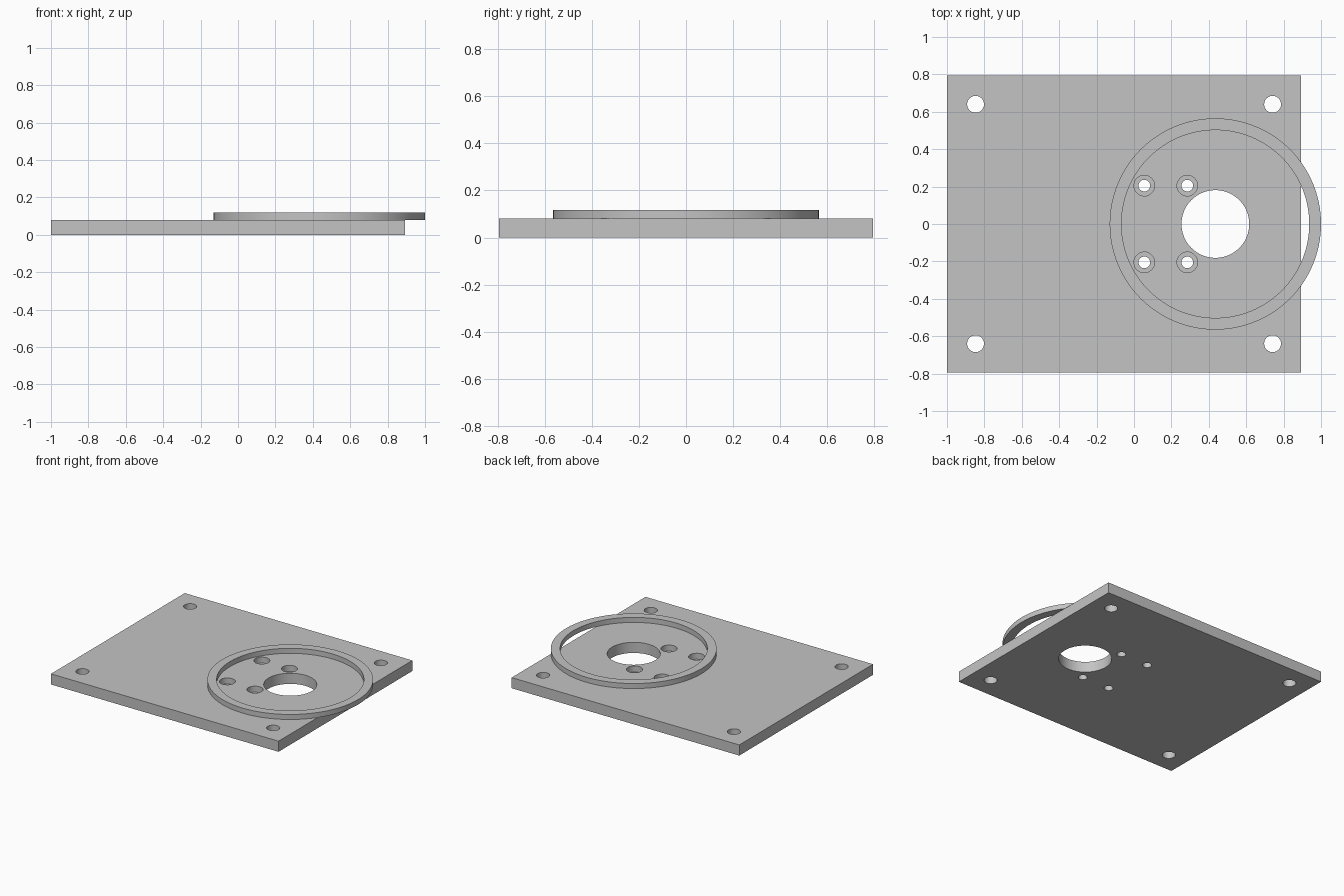
import bpy

cube = bpy.data.objects.get("Cube")
if cube:
    bpy.data.objects.remove(cube, do_unlink=True)

THICK = 0.08
RING_X = 0.435

grey = bpy.data.materials.new("plain grey")
grey.use_nodes = True
colour = (0.55, 0.55, 0.55, 1)
grey.diffuse_color = colour
grey.node_tree.nodes["Principled BSDF"].inputs["Base Color"].default_value = colour


def cylinder(name, x, y, radius, z0, z1, sides=64):
    bpy.ops.mesh.primitive_cylinder_add(
        vertices=sides, radius=radius, depth=z1 - z0, location=(x, y, (z0 + z1) / 2))
    obj = bpy.context.object
    obj.name = name
    obj.data.materials.append(grey)
    return obj


def cut(target, cutter):
    """Subtract the cutter, apply, and remove it."""
    mod = target.modifiers.new("cut", 'BOOLEAN')
    mod.operation = 'DIFFERENCE'
    mod.solver = 'EXACT'
    mod.object = cutter
    bpy.context.view_layer.objects.active = target
    bpy.ops.object.modifier_apply(modifier=mod.name)
    bpy.data.objects.remove(cutter, do_unlink=True)


def smooth(obj):
    bpy.ops.object.select_all(action='DESELECT')
    obj.select_set(True)
    bpy.context.view_layer.objects.active = obj
    bpy.ops.object.shade_smooth_by_angle()


# Base plate
bpy.ops.mesh.primitive_cube_add(size=1, location=(-0.053, 0, THICK / 2))
plate = bpy.context.object
plate.name = "base_plate"
plate.scale = (1.894, 1.59, THICK)
bpy.ops.object.transform_apply(location=True, rotation=False, scale=True)
plate.data.materials.append(grey)

# Large bore
cut(plate, cylinder("bore_cutter", RING_X, 0, 0.181, -0.1, 0.2, 96))

for side in (-1, 1):
    # Corner mounting holes
    for x in (-0.847, 0.741):
        cut(plate, cylinder("corner_cutter", x, side * 0.64, 0.045, -0.1, 0.2))
    # Counterbored screw holes
    for x in (0.055, 0.285):
        cut(plate, cylinder("counterbore_cutter", x, side * 0.205, 0.055, 0.035, 0.2))
        cut(plate, cylinder("screw_cutter", x, side * 0.205, 0.031, -0.1, 0.2))
smooth(plate)

# Raised locating ring, overhanging the plate edge
ring = cylinder("locating_ring", RING_X, 0, 0.565, THICK, 0.118, 128)
cut(ring, cylinder("ring_cutter", RING_X, 0, 0.502, 0, 0.2, 128))
smooth(ring)
